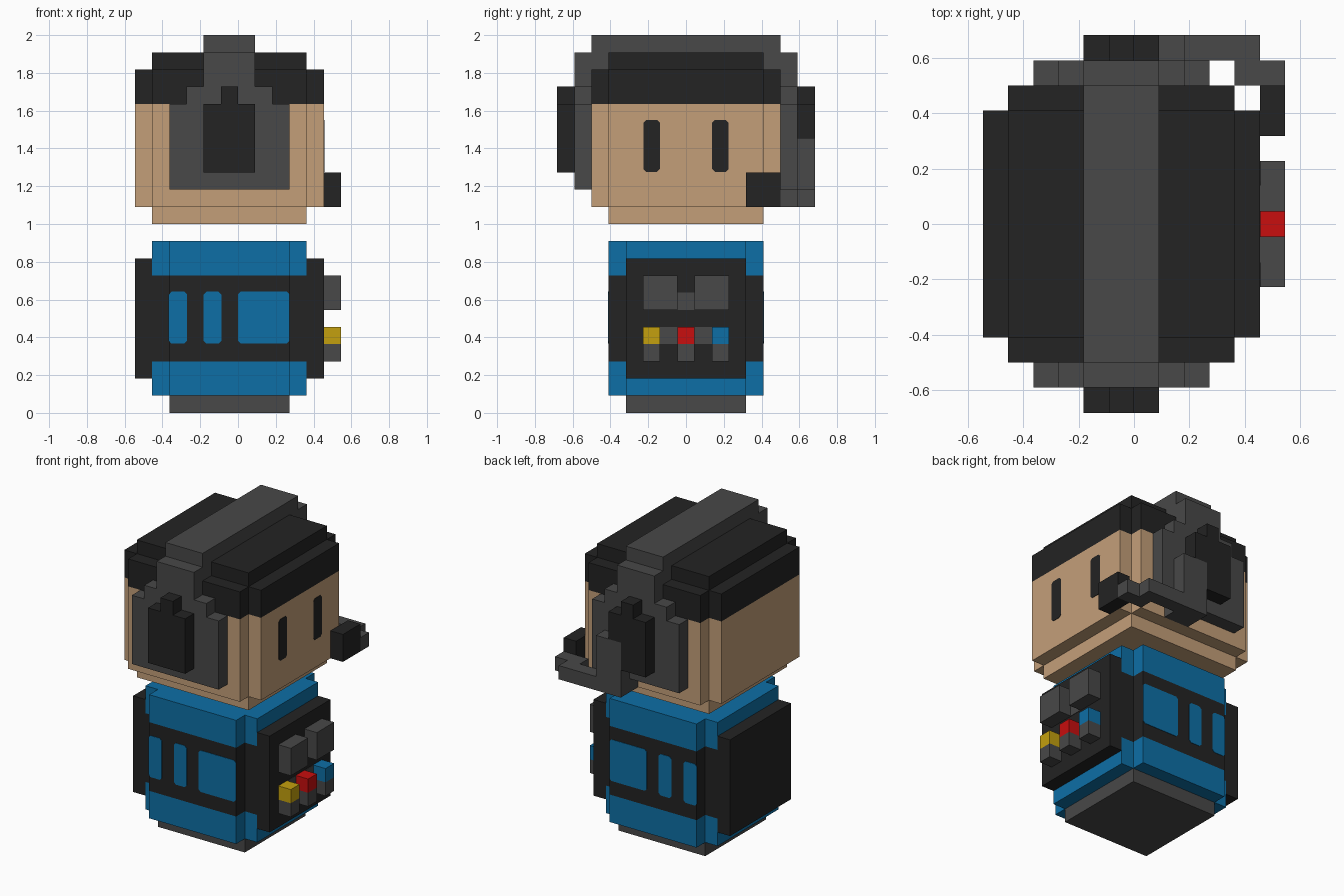
import bpy, bmesh

cube = bpy.data.objects.get("Cube")
if cube:
    bpy.data.objects.remove(cube, do_unlink=True)

U = 1 / 11  # one block


def material(name, rgb):
    lin = [((c / 255 + 0.055) / 1.055) ** 2.4 if c > 10 else c / 255 / 12.92 for c in rgb]
    m = bpy.data.materials.new(name)
    m.use_nodes = True
    m.diffuse_color = (*lin, 1)
    bsdf = m.node_tree.nodes["Principled BSDF"]
    bsdf.inputs["Base Color"].default_value = (*lin, 1)
    bsdf.inputs["Roughness"].default_value = 0.9
    return m


SKIN = material("skin", (196, 159, 121))
BLACK = material("black", (35, 35, 35))
GREY = material("grey", (72, 72, 72))
BLUE = material("blue", (13, 111, 166))
RED = material("red", (200, 14, 14))
YELLOW = material("yellow", (196, 160, 14))


def prism(name, pts, axis, lo, hi, mat):
    """Extrude a 2D outline, in blocks, along an axis from lo to hi."""
    def place(p, d):
        a, b = p
        v = {"x": (d, a, b), "y": (a, d, b), "z": (a, b, d)}[axis]
        return [c * U for c in v]
    bm = bmesh.new()
    bottom = [bm.verts.new(place(p, lo)) for p in pts]
    top = [bm.verts.new(place(p, hi)) for p in pts]
    bm.faces.new(bottom)
    bm.faces.new(top)
    n = len(pts)
    for i in range(n):
        j = (i + 1) % n
        bm.faces.new((bottom[i], bottom[j], top[j], top[i]))
    bmesh.ops.recalc_face_normals(bm, faces=bm.faces)
    mesh = bpy.data.meshes.new(name)
    bm.to_mesh(mesh)
    bm.free()
    mesh.materials.append(mat)
    ob = bpy.data.objects.new(name, mesh)
    bpy.context.collection.objects.link(ob)
    return ob


def box(name, x0, x1, y0, y1, z0, z1, mat):
    return prism(name, [(x0, y0), (x1, y0), (x1, y1), (x0, y1)], "z", z0, z1, mat)


def notched(name, x0, x1, y, z0, z1, mat):
    """Block with a one-unit notch cut from each upright corner."""
    a, b, c = x0 + 1, x1 - 1, y - 1
    prism(name, [(a, -y), (b, -y), (b, -c), (x1, -c), (x1, c), (b, c),
                 (b, y), (a, y), (a, c), (x0, c), (x0, -c), (a, -c)], "z", z0, z1, mat)


def plate(name, a0, a1, z0, z1, axis, lo, hi, mat):
    """Thin painted plate with clipped corners."""
    k = 0.16
    prism(name, [(a0 + k, z0), (a1 - k, z0), (a1, z0 + k), (a1, z1 - k),
                 (a1 - k, z1), (a0 + k, z1), (a0, z1 - k), (a0, z0 + k)],
          axis, lo, hi, mat)


T = 0.03  # plate thickness in blocks

# Body: base, suit, belt and panels
box("base", -4, 3, -3.5, 3.5, 0, 1, GREY)
notched("suit_lower", -5, 4, 4.5, 1, 3, BLUE)
notched("belt", -5, 4, 4.5, 3, 8, BLACK)
notched("suit_upper", -5, 4, 4.5, 8, 10, BLUE)
box("chest_panel", 4, 5, -3.5, 3.5, 2, 9, BLACK)
box("back_panel", -6, -5, -3.5, 3.5, 2, 9, BLACK)

# Belt windows on both sides
for side, s in (("right", -1), ("left", 1)):
    for i, (a, b) in enumerate(((-4, -3), (-2, -1), (0, 3))):
        plate(f"belt_window_{side}_{i + 1}", a - 0.04 * (i == 0), b + 0.03 * (i < 2),
              4.04, 7.06, "y", s * 4.5, s * (4.5 + T), BLUE)

# Chest controls: two displays, three levers and flat plates between them
for side, y in (("right", -2.5), ("left", 0.5)):
    box(f"display_{side}", 5, 6, y, y + 2, 6, 8, GREY)
box("display_link", 5, 5 + T, -0.5, 0.5, 6, 7, GREY)
for name, y, mat in (("yellow", -2.5, YELLOW), ("red", -0.5, RED), ("blue", 1.5, BLUE)):
    box(f"{name}_button", 5, 6, y, y + 1, 4, 5, mat)
    box(f"{name}_button_base", 5, 6, y, y + 1, 3, 4, GREY)
for i, y in enumerate((-1.5, 0.5)):
    box(f"button_link_{i + 1}", 5, 5 + T, y, y + 1, 4, 5, GREY)

# Head and hair
box("chin", -5, 4, -4.5, 4.5, 11, 12, SKIN)
notched("head", -6, 5, 5.5, 12, 18, SKIN)
notched("hair", -6, 5, 5.5, 18, 20, BLACK)
box("hair_top", -5, 4, -4.5, 4.5, 20, 21, BLACK)
for side, y in (("right", -2.5), ("left", 1.5)):
    plate(f"eye_{side}", y + 0.02, y + 0.98, 14.04, 17.05, "x", 5, 5 + T, BLACK)

# Headset band over the head
right_half = [(4.5, 21), (4.5, 20), (5.5, 20), (5.5, 19), (6.5, 19), (6.5, 21), (5.5, 21), (5.5, 22)]
left_half = [(-y, z) for y, z in reversed(right_half)]
prism("headset_band", right_half + left_half, "x", -2, 1, GREY)

# Ear cups
cup = [(-4, 13), (3, 13), (3, 18), (2, 18), (2, 19), (-3, 19), (-3, 18), (-4, 18)]
cap_top = [(1, 18), (0, 18), (0, 19), (-1, 19), (-1, 18), (-2, 18)]
for side, s in (("right", -1), ("left", 1)):
    prism(f"ear_cup_{side}", cup, "y", s * 5.5, s * 6.5, GREY)
prism("ear_cap_right", [(-2, 14), (1, 14)] + cap_top, "y", -7.5, -6.5, BLACK)
prism("ear_cap_left", [(-2, 14), (0, 14), (0, 16), (1, 16)] + cap_top, "y", 6.5, 7.5, BLACK)

# Microphone boom on the left cup
prism("boom_arm", [(0, 12), (5, 12), (5, 13), (2, 13), (2, 16), (0, 16)], "y", 6.5, 7.5, GREY)
box("boom_foot", 0, 2, 5.5, 6.5, 12, 13, GREY)
box("boom_tip", 4, 6, 5.5, 6.5, 12, 13, GREY)
box("microphone", 5, 6, 3.5, 5.5, 12, 14, BLACK)
